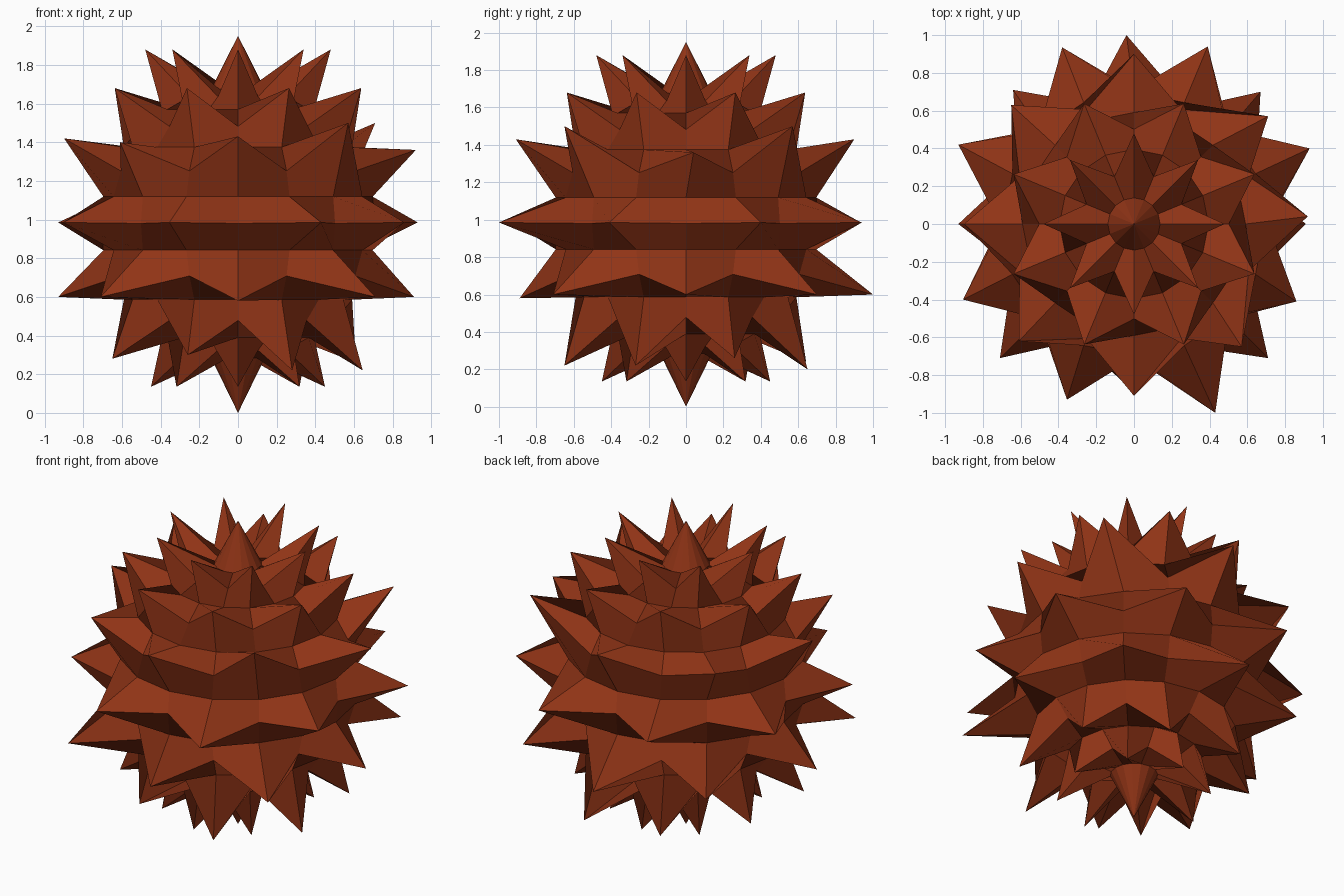
import bpy, bmesh
from math import sin, cos, pi

R, CZ, N = 0.71, 0.98, 16          # core radius, centre height, sides
STEP = pi / 16                     # angle between rows

# default spike tip (horizontal radius, height) for each spiked row, bottom to top
TIPS = {2: (0.45, 0.135), 4: (0.695, 0.24), 6: (0.93, 0.60), 8: (1.0, 0.985),
        10: (0.90, 1.42), 12: (0.69, 1.68), 14: (0.48, 1.88)}

# irregular spikes: (row, column) -> tip position
ODD = {
    (8, 1): (0.93, 0.40, 0.985), (8, 3): (0.39, 0.94, 0.985),
    (8, 5): (-0.38, 0.935, 0.985), (8, 7): (-0.93, 0.42, 0.985),
    (8, 9): (-0.905, -0.40, 0.985), (8, 11): (-0.355, -0.93, 0.985),
    (8, 13): (0.43, -1.0, 0.985), (8, 15): (0.86, -0.41, 0.985),
    (10, 0): (0.92, 0.04, 1.36), (10, 2): (0.71, 0.57, 1.50),
    (10, 4): (0, 0.90, 1.43), (10, 6): (-0.65, 0.63, 1.38),
    (10, 10): (-0.61, -0.62, 1.40), (10, 12): (0, -0.91, 1.43),
    (10, 14): (0.57, -0.65, 1.50),
    (6, 0): (0.91, 0, 0.60), (6, 2): (0.67, 0.70, 0.60),
    (6, 4): (-0.04, 1.0, 0.60), (6, 6): (-0.64, 0.71, 0.60),
    (6, 10): (-0.71, -0.71, 0.60), (6, 12): (0, -0.89, 0.58),
    (6, 14): (0.71, -0.71, 0.60),
    (4, 1): (0.61, 0.26, 0.26), (4, 3): (0.27, 0.65, 0.20),
    (4, 13): (0.28, -0.65, 0.22), (4, 15): (0.645, -0.27, 0.22),
    (4, 11): (-0.26, -0.63, 0.30), (4, 7): (-0.65, 0.27, 0.28),
    (4, 9): (-0.65, -0.27, 0.28),
}


def point(row, col):
    a = 2 * pi * col / N
    # spikes sit on even rows in a checkerboard; all else stays on the core
    spiked = row in TIPS and (row // 2 + col) % 2 == 1
    if spiked and (row, col) in ODD:
        return ODD[row, col]
    if spiked:
        r, z = TIPS[row]
    else:
        lat = -pi / 2 + row * STEP
        r, z = R * cos(lat), CZ + R * sin(lat)
    return (r * cos(a), r * sin(a), z)


# spiked ball
bm = bmesh.new()
rows = [[bm.verts.new(point(r, c)) for c in range(N)] for r in range(1, 16)]
for lo, hi in zip(rows, rows[1:]):
    for c in range(N):
        d = (c + 1) % N
        bm.faces.new((lo[d], hi[d], hi[c], lo[c]))
# pole cones
bottom, top = bm.verts.new((0, 0, 0)), bm.verts.new((0, 0, 1.95))
for c in range(N):
    d = (c + 1) % N
    bm.faces.new((bottom, rows[0][d], rows[0][c]))
    bm.faces.new((top, rows[-1][c], rows[-1][d]))

mesh = bpy.data.meshes.new("spiked_ball")
bm.to_mesh(mesh)
bm.free()
mat = bpy.data.materials.new("rust_brown")
mat.diffuse_color = (0.28, 0.034, 0.008, 1)
mesh.materials.append(mat)
bpy.context.collection.objects.link(bpy.data.objects.new("spiked_ball", mesh))
